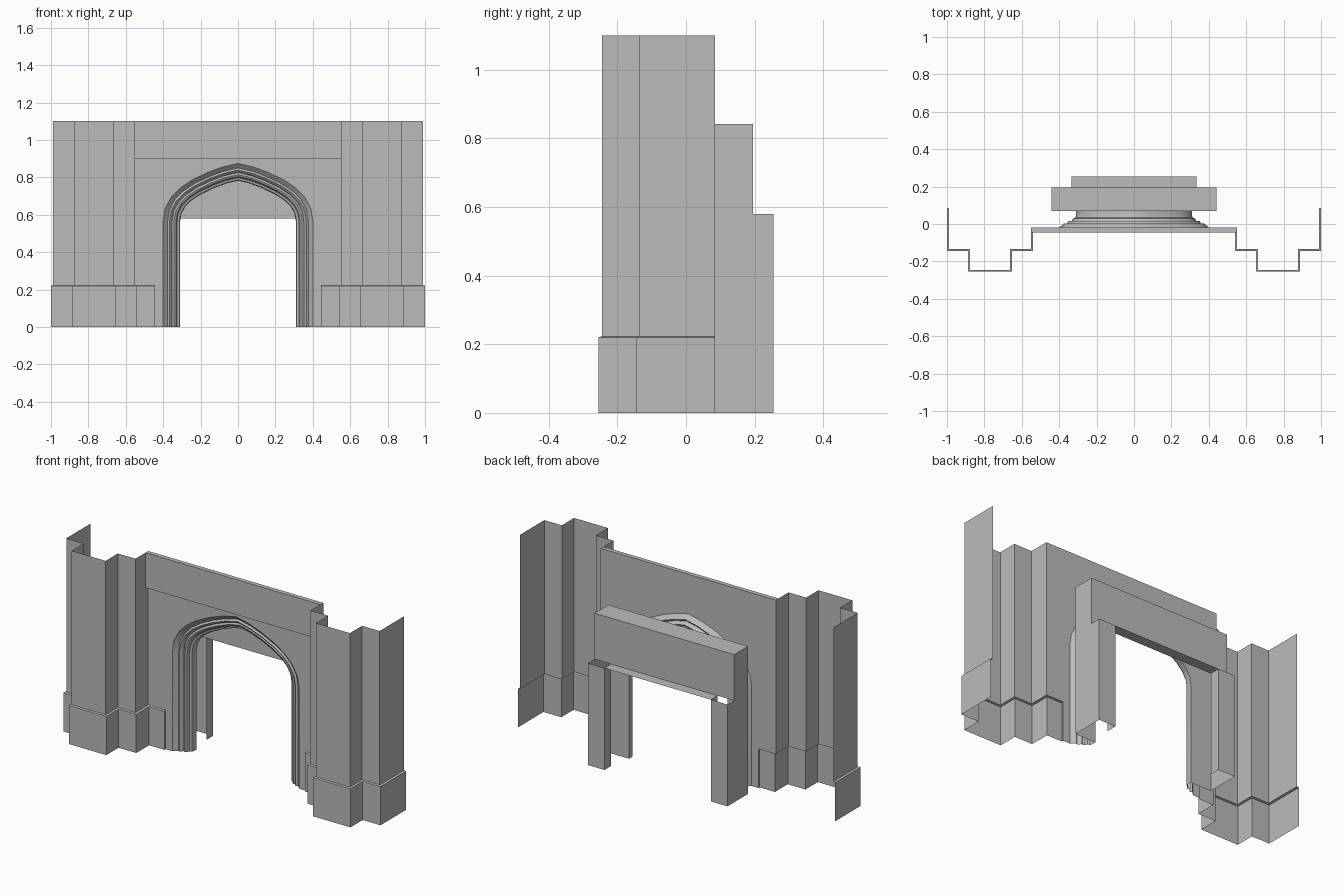
import bpy, bmesh
from mathutils import Vector

cube = bpy.data.objects.get("Cube")
if cube:
    bpy.data.objects.remove(cube)

STONE = (0.5, 0.5, 0.5, 1)
stone = bpy.data.materials.new("grey_stone")
stone.use_nodes = True
stone.diffuse_color = STONE
stone.node_tree.nodes["Principled BSDF"].inputs["Base Color"].default_value = STONE


def make(name, quads, smooth=False):
    """Join a list of corner loops into one welded mesh object."""
    bm = bmesh.new()
    for q in quads:
        bm.faces.new([bm.verts.new(p) for p in q])
    bmesh.ops.remove_doubles(bm, verts=bm.verts, dist=0.0001)
    bmesh.ops.recalc_face_normals(bm, faces=bm.faces)
    mesh = bpy.data.meshes.new(name)
    bm.to_mesh(mesh)
    bm.free()
    mesh.materials.append(stone)
    ob = bpy.data.objects.new(name, mesh)
    bpy.context.collection.objects.link(ob)
    if smooth:
        bpy.ops.object.select_all(action="DESELECT")
        ob.select_set(True)
        bpy.context.view_layer.objects.active = ob
        bpy.ops.object.shade_smooth_by_angle(angle=0.6)
    return ob


def loft(rows):
    return [(a[i], a[i + 1], b[i + 1], b[i])
            for a, b in zip(rows, rows[1:]) for i in range(len(a) - 1)]


def upright(a, b, z0, z1):
    """Vertical rectangle over the plan segment a-b."""
    return [(*a, z0), (*b, z0), (*b, z1), (*a, z1)]


def level(x, y0, y1, z):
    return [(-x, y0, z), (x, y0, z), (x, y1, z), (-x, y1, z)]


# Pointed arch line, swept outwards by a distance
half = [(0.31, 0), (0.31, 0.56), (0.303, 0.605), (0.283, 0.642), (0.25, 0.675),
        (0.2, 0.708), (0.13, 0.742), (0.06, 0.768), (0, 0.782)]
arch = [Vector(p) for p in half] + [Vector((-x, z)) for x, z in half[-2::-1]]


def arch_line(d):
    out = []
    for i, p in enumerate(arch):
        t0 = (p - arch[max(i - 1, 0)]).normalized()
        j = min(i + 1, len(arch) - 1)
        t1 = (arch[j] - p).normalized()
        t = (t0 + t1).normalized()
        n = Vector((t.y, -t.x))
        miter = max(t.dot(t1 if t1.length else t0), 0.5)
        out.append(p + n * d / miter)
    return out


def arch_wall(d, width, top, y):
    """Flat wall with an arched opening."""
    line = arch_line(d)
    quads = [[(a.x, y, a.y), (b.x, y, b.y), (b.x, y, top), (a.x, y, top)]
             for a, b in zip(line[1:], line[2:-1])]
    for s in (-1, 1):
        quads.append(upright((s * line[0].x, y), (s * width, y), 0, top))
    return quads


# Front wall and the band above the arch
WALL_Y, WALL_TOP = -0.02, 1.1
make("front_wall", arch_wall(0.09, 0.443, WALL_TOP, WALL_Y))
BAND_Y, BAND_X, BAND_Z = -0.045, 0.552, 0.9
make("upper_band", [
    upright((-BAND_X, BAND_Y), (BAND_X, BAND_Y), BAND_Z, WALL_TOP),
    level(BAND_X, BAND_Y, WALL_Y, BAND_Z),
    level(BAND_X, BAND_Y, WALL_Y, WALL_TOP)])

# Moulded arch reveal: (outward distance, depth) steps
moulding = [(0.09, -0.02), (0.066, 0.003), (0.056, -0.004), (0.046, 0.004),
            (0.042, 0.016), (0.032, 0.01), (0.022, 0.016), (0.016, 0.03),
            (0.004, 0.034), (0, 0.045), (0, 0.07)]
make("arch_moulding",
     loft([[(p.x, y, p.y) for p in arch_line(d)] for d, y in moulding]), True)

# Stepped piers with a wider plinth
plinth = [(1, 0.085), (1, -0.145), (0.888, -0.145), (0.888, -0.255),
          (0.652, -0.255), (0.652, -0.145), (0.54, -0.145), (0.54, -0.03),
          (0.443, -0.03), (0.443, -0.02)]
shaft = [(0.988, 0.085), (0.988, -0.135), (0.877, -0.135), (0.877, -0.245),
         (0.663, -0.245), (0.663, -0.135), (0.552, -0.135), (0.552, -0.02),
         (0.443, -0.02)]


def plan(path, s, z):
    return [(s * x, y, z) for x, y in path]


for side, s in (("left", 1), ("right", -1)):
    low, high = plan(plinth, s, 0.22), plan(shaft, s, 0.223)
    make(side + "_plinth", loft([plan(plinth, s, 0), low]))
    make(side + "_plinth_ledge", loft([low[:9], high]))
    make(side + "_pier", loft([high, plan(shaft, s, WALL_TOP)]))

# Rear porch: hollow box behind the arch
X, Y0, Y1, Y2, DOOR, TOP = 0.44, 0.07, 0.195, 0.255, 0.58, 0.842
porch = arch_wall(0, X, TOP, Y0)
porch += [level(X, Y0, Y1, TOP), upright((-X, Y1), (X, Y1), DOOR, TOP)]
porch += [upright((s * X, Y0), (s * X, Y1), 0, TOP) for s in (-1, 1)]
make("rear_porch", porch)

# Projecting door frame at the back
INNER = 0.335
frame = [level(INNER, Y1, Y2, DOOR)]
for s in (-1, 1):
    frame += [upright((s * X, Y1), (s * X, Y2), 0, DOOR),
              upright((s * X, Y2), (s * INNER, Y2), 0, DOOR),
              upright((s * INNER, Y2), (s * INNER, Y1), 0, DOOR)]
make("rear_door_frame", frame)
